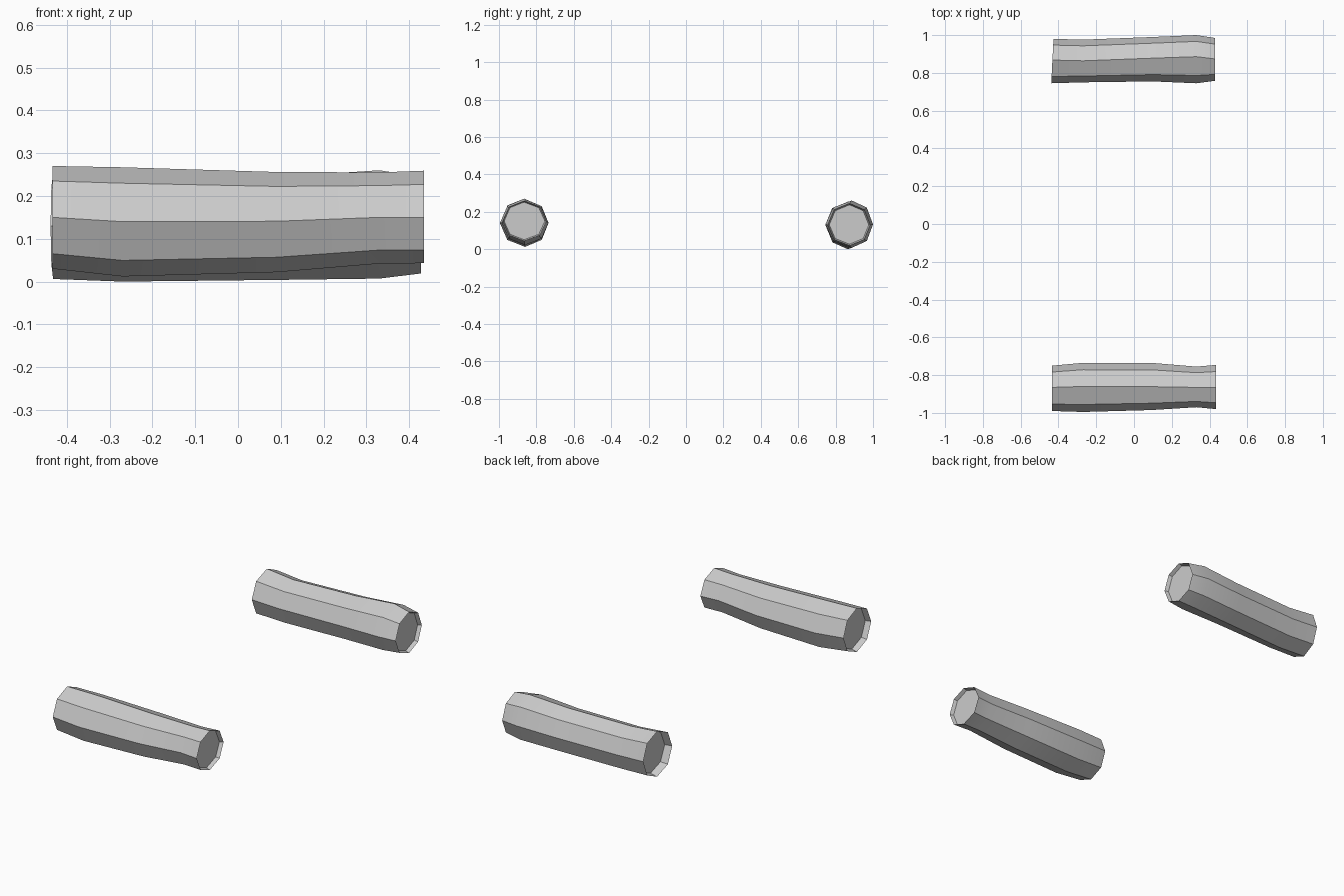
import bpy, bmesh, math

if "Cube" in bpy.data.objects:
    bpy.data.objects.remove(bpy.data.objects["Cube"])

# Octagonal sections: x, y min, y mid, y max, z min, z mid, z max
FRONT = [(-0.433, -0.99, -0.865, -0.75, 0.03, 0.15, 0.27),
         (-0.27, -0.995, -0.86, -0.735, 0.012, 0.14, 0.267),
         (0.09, -0.985, -0.861, -0.735, 0.022, 0.141, 0.256),
         (0.33, -0.97, -0.865, -0.755, 0.042, 0.15, 0.255),
         (0.435, -0.98, -0.866, -0.746, 0.043, 0.15, 0.259)]
BACK = [(-0.432, 0.745, 0.868, 0.98, 0.006, 0.13, 0.255),
        (-0.27, 0.75, 0.864, 0.976, 0.0, 0.122, 0.24),
        (0.1, 0.755, 0.878, 0.99, 0.004, 0.125, 0.245),
        (0.33, 0.745, 0.886, 1.0, 0.007, 0.132, 0.26),
        (0.428, 0.758, 0.874, 0.985, 0.019, 0.13, 0.245)]


def make_log(name, sections, recess, slant):
    bm = bmesh.new()

    def ring(sec, scale=1.0, dx=0.0, tilt=0.0):
        x, y0, ym, y1, z0, zm, z1 = sec
        verts = []
        for i in range(8):
            c, s = math.cos(i * math.pi / 4), math.sin(i * math.pi / 4)
            y = ym + c * scale * ((y1 - ym) if c > 0 else (ym - y0))
            z = zm + s * scale * ((z1 - zm) if s > 0 else (zm - z0))
            verts.append(bm.verts.new((x + dx + tilt * c, y, z)))
        return verts

    # Recessed cap, outer bark, recessed cap
    rings = [ring(sections[0], 0.93, recess[0], slant)]
    rings += [ring(s, tilt=slant if k == 0 else 0) for k, s in enumerate(sections)]
    rings.append(ring(sections[-1], 0.93, -recess[1]))
    for a, b in zip(rings, rings[1:]):
        for i in range(8):
            j = (i + 1) % 8
            bm.faces.new((a[i], a[j], b[j], b[i]))
    bm.faces.new(rings[0])
    bm.faces.new(rings[-1])
    bmesh.ops.recalc_face_normals(bm, faces=bm.faces)
    mesh = bpy.data.meshes.new(name)
    bm.to_mesh(mesh)
    bm.free()
    ob = bpy.data.objects.new(name, mesh)
    bpy.context.collection.objects.link(ob)
    bpy.ops.object.select_all(action='DESELECT')
    ob.select_set(True)
    bpy.context.view_layer.objects.active = ob
    bpy.ops.object.shade_smooth_by_angle(angle=math.radians(30))


make_log("front_log", FRONT, (0.03, 0.02), 0.0)
make_log("back_log", BACK, (0.04, 0.02), 0.006)
